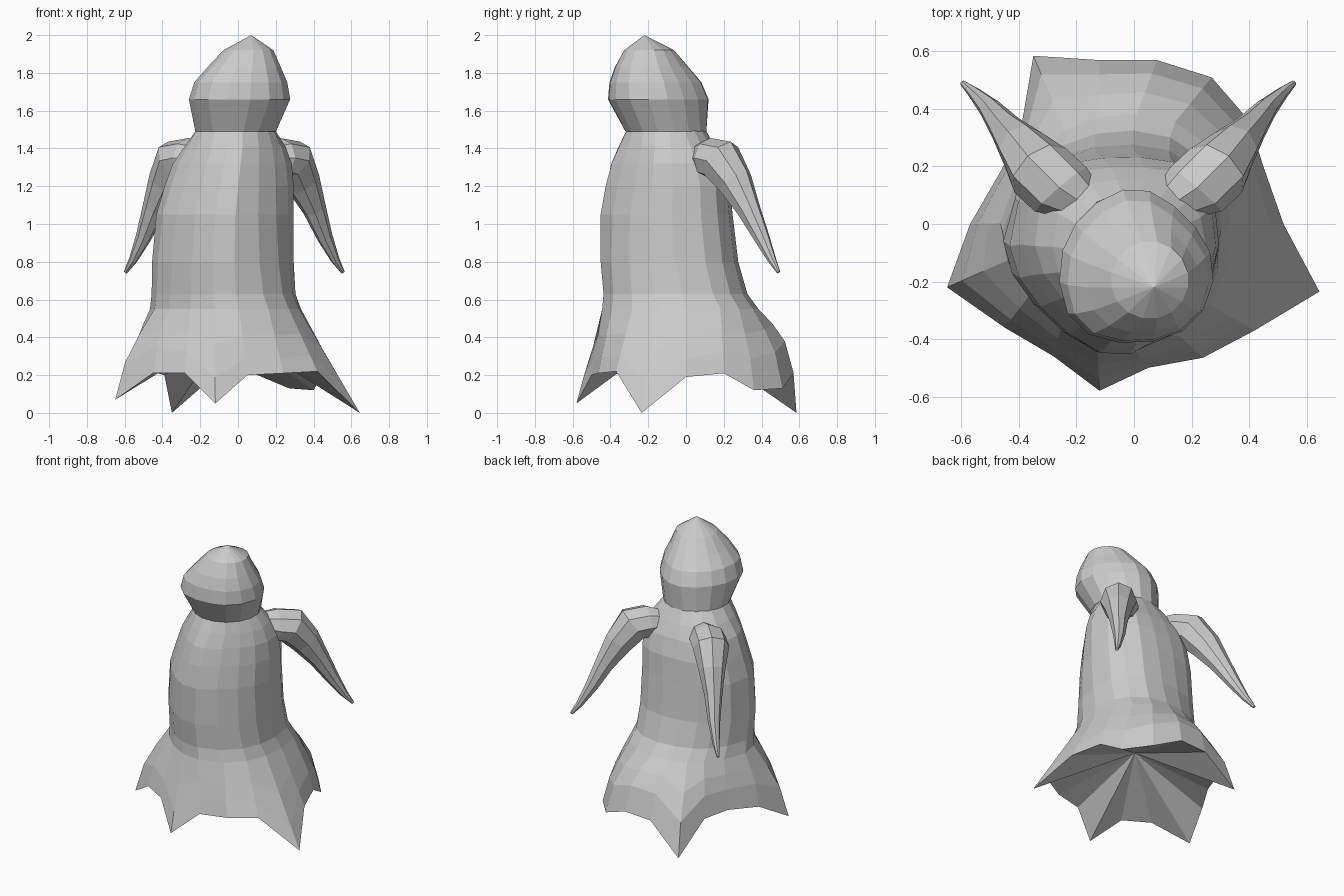
import bpy
import bmesh
import math
from mathutils import Vector

cube = bpy.data.objects.get("Cube")
if cube:
    bpy.data.objects.remove(cube, do_unlink=True)

GREY = (0.6, 0.6, 0.6, 1.0)
grey = bpy.data.materials.new("plain grey")
grey.use_nodes = True
grey.diffuse_color = GREY
grey.node_tree.nodes["Principled BSDF"].inputs["Base Color"].default_value = GREY


def loft(name, rings, start=None, end=None):
    """Skin a list of equal rings, closing each end to a point if one is given."""
    bm = bmesh.new()
    loops = [[bm.verts.new(p) for p in ring] for ring in rings]
    n = len(loops[0])
    for a, b in zip(loops, loops[1:]):
        for i in range(n):
            j = (i + 1) % n
            bm.faces.new((a[i], a[j], b[j], b[i]))
    for point, loop in ((start, loops[0]), (end, loops[-1])):
        if point is not None:
            tip = bm.verts.new(point)
            for i in range(n):
                bm.faces.new((loop[i], loop[(i + 1) % n], tip))
    bmesh.ops.recalc_face_normals(bm, faces=bm.faces)
    mesh = bpy.data.meshes.new(name)
    bm.to_mesh(mesh)
    bm.free()
    mesh.materials.append(grey)
    obj = bpy.data.objects.new(name, mesh)
    bpy.context.collection.objects.link(obj)
    return obj


def oval(angles, z, x0, x1, y0, y1, lean_left, lean_right):
    """Horizontal oval filling the x and y ranges, with one diagonal pair of
    corners pushed towards the back left and the other towards the back right."""
    ring = []
    for a in angles:
        diagonal = math.sin(2 * a) * math.sqrt(0.5)
        left = lean_left * max(0, diagonal)
        right = lean_right * max(0, -diagonal)
        ring.append(Vector(((x0 + x1) / 2 + (x1 - x0) / 2 * math.cos(a) + left - right,
                            (y0 + y1) / 2 + (y1 - y0) / 2 * math.sin(a) + left + right, z)))
    return ring


# Ragged hem, anticlockwise from the left side
hem = [Vector(p) for p in (
    (0.52, 0.0, 0.19), (0.45, 0.2, 0.21), (0.40, 0.36, 0.12), (0.27, 0.51, 0.13),
    (0.08, 0.57, 0.21), (-0.12, 0.57, 0.2), (-0.35, 0.585, 0.0), (-0.39, 0.35, 0.2),
    (-0.46, 0.19, 0.22), (-0.57, 0.0, 0.2), (-0.65, -0.22, 0.07), (-0.45, -0.36, 0.21),
    (-0.28, -0.46, 0.21), (-0.12, -0.58, 0.05), (0.05, -0.5, 0.2), (0.24, -0.465, 0.21),
    (0.42, -0.37, 0.22), (0.645, -0.235, 0.0))]
hem_angles = [math.atan2(p.y + 0.05, p.x + 0.03) for p in hem]

# Robe: z, x range, y range, leans
robe_levels = (
    (0.55, -0.47, 0.33, -0.445, 0.38, 0.04, -0.02),
    (0.63, -0.46, 0.30, -0.44, 0.32, 0.045, -0.01),
    (0.80, -0.455, 0.29, -0.46, 0.27, 0.05, 0.01),
    (1.05, -0.43, 0.29, -0.465, 0.24, 0.05, 0.03),
    (1.20, -0.385, 0.29, -0.44, 0.225, 0.05, 0.04),
    (1.32, -0.34, 0.28, -0.41, 0.19, 0.045, 0.045),
    (1.41, -0.28, 0.25, -0.365, 0.15, 0.02, 0.03),
    (1.50, -0.22, 0.195, -0.315, 0.105, 0, 0))
robe = [oval(hem_angles, *level) for level in robe_levels]


def flare(t):
    """Ring part way from the waist to the hem, fuller at the back and right."""
    ring = []
    for top, low in zip(robe[0], hem):
        p = top.lerp(low, t)
        fullness = max(0, min(1, max(low.y * 2, -low.x * 1.4)))
        p.z += fullness * 0.6 * t * t * (1 - t)
        ring.append(p)
    return ring


loft("robe", [hem, flare(0.75), flare(0.4)] + robe, start=(-0.05, -0.05, 0.44))

# Hooded head
head_angles = [math.tau * (i + 0.5) / 16 for i in range(16)]
head_levels = (
    (1.49, -0.23, 0.205, -0.325, 0.112, 0, 0),
    (1.66, -0.257, 0.278, -0.41, 0.128, -0.03, -0.013),
    (1.75, -0.228, 0.262, -0.402, 0.09, -0.03, -0.013),
    (1.83, -0.16, 0.228, -0.375, 0.02, -0.02, -0.01),
    (1.92, -0.08, 0.19, -0.33, -0.06, 0, 0))
loft("head", [oval(head_angles, *level) for level in head_levels], end=(0.07, -0.22, 2.0))

# Horn-shaped arms: centre line, half width and half height
arm_path = (
    (0.15, 0.08, 1.35, 0.085, 0.085), (0.215, 0.12, 1.35, 0.118, 0.106),
    (0.285, 0.185, 1.335, 0.118, 0.122), (0.345, 0.26, 1.22, 0.087, 0.10),
    (0.405, 0.33, 1.08, 0.058, 0.068), (0.46, 0.40, 0.93, 0.039, 0.045),
    (0.515, 0.455, 0.81, 0.022, 0.024), (0.555, 0.49, 0.745, 0.01, 0.01))
MIDDLE = -0.02


def make_arm(name, side):
    """Bent horn, mirrored about the body's middle when side is -1."""
    def place(p):
        return Vector((MIDDLE + side * (p.x - MIDDLE), p.y, p.z))
    points = [Vector(p[:3]) for p in arm_path]
    across = Vector((0.76, -0.65, 0))
    rings = []
    for i, centre in enumerate(points):
        along = points[min(i + 1, len(points) - 1)] - points[max(i - 1, 0)]
        up = across.cross(along).normalized()
        wide, high = arm_path[i][3:]
        rings.append([place(centre + across * wide * math.cos(a) + up * high * math.sin(a))
                      for a in (math.tau * k / 8 for k in range(8))])
    loft(name, rings, start=place(points[0]), end=place(points[-1]))


make_arm("left_arm", 1)
make_arm("right_arm", -1)
